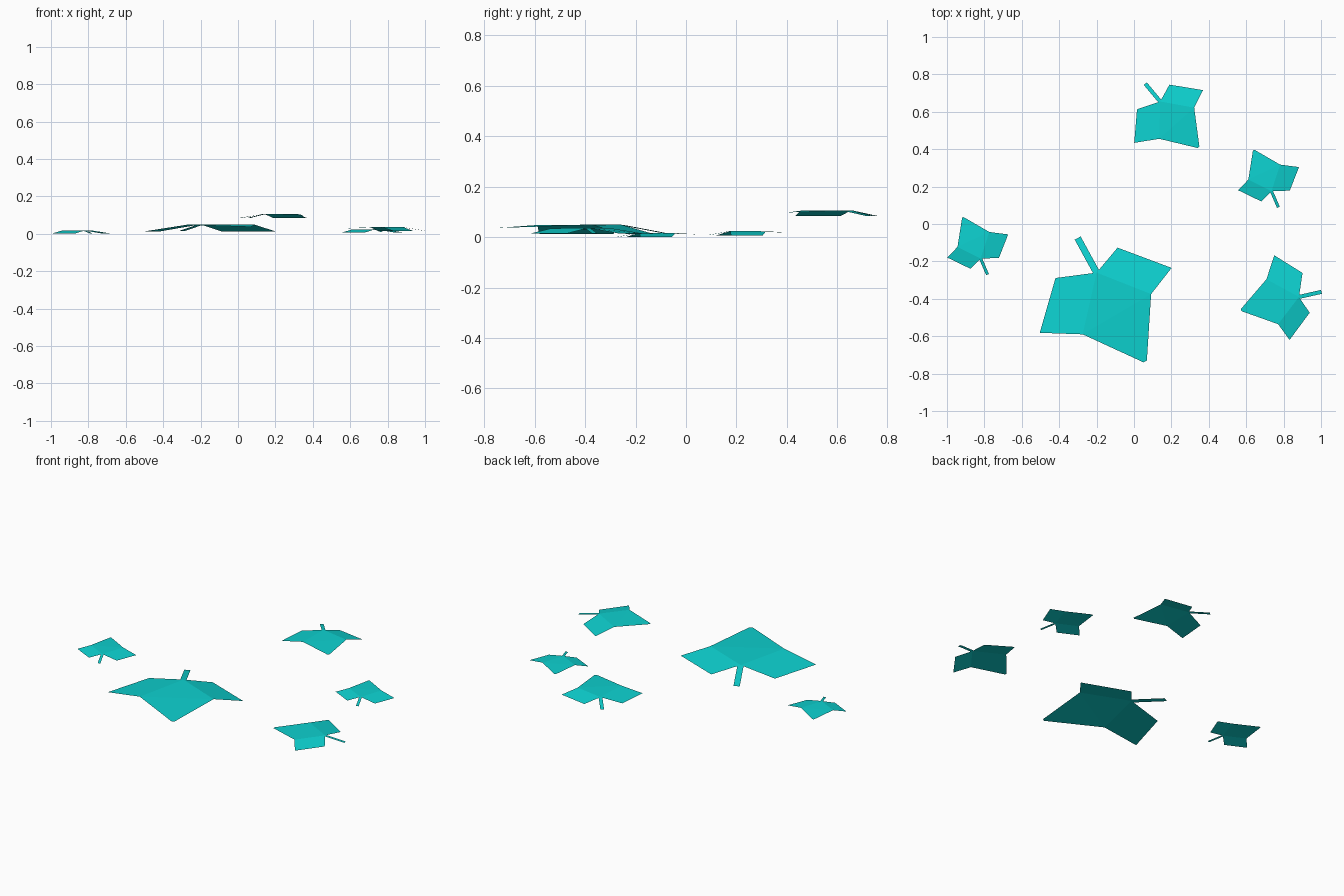
import bpy
import math
from mathutils import Vector

cube = bpy.data.objects.get("Cube")
if cube:
    bpy.data.objects.remove(cube, do_unlink=True)

# One flat leaf colour
teal = bpy.data.materials.new("teal leaf")
teal.use_nodes = True
colour = (0.004, 0.64, 0.63, 1)
teal.diffuse_color = colour
shader = next(n for n in teal.node_tree.nodes if n.type == 'BSDF_PRINCIPLED')
shader.inputs["Base Color"].default_value = colour

# Leaf pattern: stem joint at the origin, tip along +x, folded side lobes
DROOP = -0.038
POINTS = {
    "joint": (0, 0, 0),
    "left_notch": (0.24, 0.20, -0.002),
    "right_notch": (0.253, -0.223, -0.002),
    "left_tip": (0.54, 0.01, -0.013),
    "right_tip": (0.54, -0.01, -0.013),
    "left_lobe": (0.17, 0.363, DROOP),
    "right_lobe": (0.136, -0.42, DROOP),
    "left_shoulder": (-0.063, 0.162, DROOP),
    "right_shoulder": (-0.08, -0.206, DROOP),
    "stem_left": (0, 0.018, -0.001),
    "stem_right": (0, -0.018, -0.001),
    "stem_end_left": (-0.21, 0.018, -0.036),
    "stem_end_right": (-0.21, -0.018, -0.036),
}
FACES = [
    ("joint", "right_notch", "left_notch"),
    ("right_notch", "right_tip", "left_tip", "left_notch"),
    ("joint", "left_notch", "left_lobe", "left_shoulder"),
    ("joint", "right_shoulder", "right_lobe", "right_notch"),
    ("stem_right", "stem_left", "stem_end_left", "stem_end_right"),
]
index = {name: i for i, name in enumerate(POINTS)}
leaf_mesh = bpy.data.meshes.new("leaf")
leaf_mesh.from_pydata(list(POINTS.values()), [],
                      [[index[n] for n in face] for face in FACES])
leaf_mesh.materials.append(teal)
leaf_mesh.update()


def place_leaf(name, joint, tip):
    """Lay a leaf so that it runs from its stem joint to its tip."""
    span = Vector(tip) - Vector(joint[:2])
    leaf = bpy.data.objects.new(name, leaf_mesh)
    leaf.location = joint
    leaf.rotation_euler.z = math.atan2(span.y, span.x)
    leaf.scale = [span.length / 0.54] * 3
    bpy.context.collection.objects.link(leaf)


# Scattered leaves
place_leaf("large_leaf", (-0.20, -0.26, 0.05), (0.06, -0.735))
place_leaf("back_leaf", (0.14, 0.655, 0.106), (0.345, 0.41))
place_leaf("left_back_leaf", (0.735, 0.175, 0.024), (0.64, 0.395))
place_leaf("right_leaf", (-0.82, -0.185, 0.017), (-0.915, 0.035))
place_leaf("left_front_leaf", (0.882, -0.39, 0.036), (0.573, -0.46))
